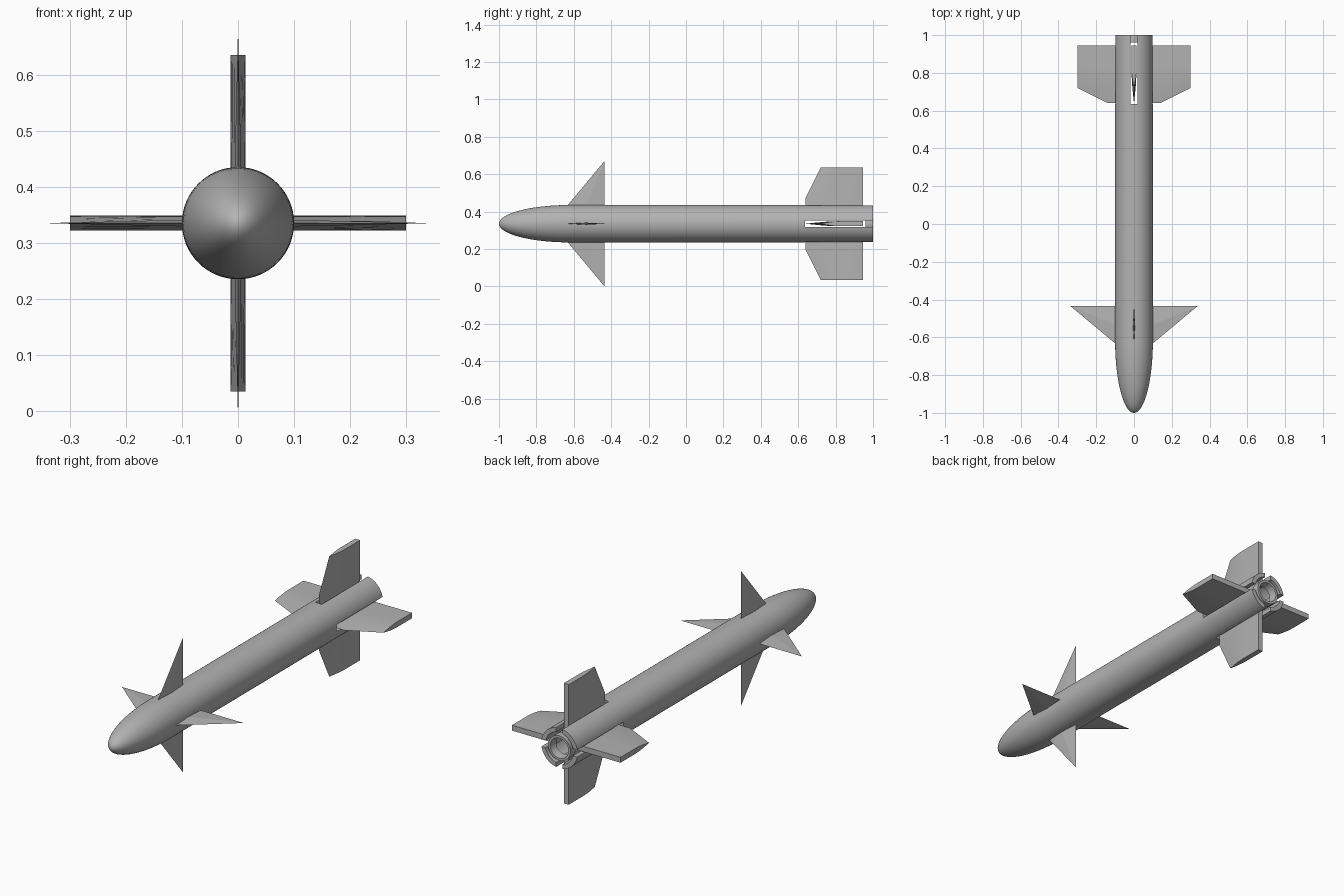
import bpy, bmesh, math
from mathutils import Matrix, Vector

if "Cube" in bpy.data.objects:
    bpy.data.objects.remove(bpy.data.objects["Cube"], do_unlink=True)

AXIS_Z = 0.335   # height of the body axis
R = 0.1          # body radius

grey = bpy.data.materials.new("plain_grey")
grey.use_nodes = True
colour = (0.45, 0.45, 0.45, 1)
grey.diffuse_color = colour
grey.node_tree.nodes["Principled BSDF"].inputs["Base Color"].default_value = colour


def make_object(name, bm, turn=0, smooth=False):
    """Place a mesh built around the y axis, rolled by turn."""
    bmesh.ops.recalc_face_normals(bm, faces=bm.faces)
    bm.transform(Matrix.Translation((0, 0, AXIS_Z)) @ Matrix.Rotation(turn, 4, 'Y'))
    mesh = bpy.data.meshes.new(name)
    bm.to_mesh(mesh)
    bm.free()
    mesh.materials.append(grey)
    obj = bpy.data.objects.new(name, mesh)
    bpy.context.collection.objects.link(obj)
    if smooth:
        activate(obj)
        bpy.ops.object.shade_smooth_by_angle(angle=math.radians(35))
    return obj


def activate(obj):
    bpy.ops.object.select_all(action='DESELECT')
    obj.select_set(True)
    bpy.context.view_layer.objects.active = obj


def lathe(profile, closed=False, steps=64):
    """Spin (y, radius) points around the y axis."""
    bm = bmesh.new()
    verts = [bm.verts.new((r, y, 0)) for y, r in profile]
    pairs = list(zip(verts, verts[1:])) + ([(verts[-1], verts[0])] if closed else [])
    edges = [bm.edges.new(p) for p in pairs]
    bmesh.ops.spin(bm, geom=verts + edges, cent=(0, 0, 0), axis=(0, 1, 0),
                   angle=math.tau, steps=steps)
    bmesh.ops.remove_doubles(bm, verts=bm.verts, dist=0.0002)
    return bm


def loft(rings):
    """Skin equal-length rings of points and cap both ends."""
    bm = bmesh.new()
    loops = [[bm.verts.new(p) for p in ring] for ring in rings]
    n = len(loops[0])
    for a, b in zip(loops, loops[1:]):
        for i in range(n):
            j = (i + 1) % n
            bm.faces.new((a[i], a[j], b[j], b[i]))
    bm.faces.new(loops[0])
    bm.faces.new(loops[-1])
    return bm


# Body: elliptical nose, straight tube, hollow tail
nose = [(-0.62 - 0.38 * math.cos(t), R * math.sin(t))
        for t in (math.pi / 2 * i / 20 for i in range(21))]
body = make_object("body", lathe(nose + [(1, R), (1, 0.078), (0.62, 0.078), (0.62, 0)]))

# Four slots cut through the tail wall
for turn in (0, math.pi / 2):
    bm = bmesh.new()
    bmesh.ops.create_cube(bm, size=1, matrix=Matrix.Translation((0, 0.845, 0))
                          @ Matrix.Diagonal((0.035, 0.42, 0.3, 1)))
    cutter = make_object("slot_cutter", bm, turn)
    activate(body)
    cut = body.modifiers.new("slot", 'BOOLEAN')
    cut.operation = 'DIFFERENCE'
    cut.solver = 'EXACT'
    cut.object = cutter
    bpy.ops.object.modifier_apply(modifier=cut.name)
    bpy.data.objects.remove(cutter, do_unlink=True)
activate(body)
bpy.ops.object.shade_smooth_by_angle(angle=math.radians(35))

# Nozzle ring inside the tail
make_object("nozzle_ring", lathe([(0.96, 0.045), (1, 0.05), (1, 0.062), (0.96, 0.062)],
                                 closed=True, steps=48), smooth=True)


def tail_section(lead, radius):
    """Blunt-backed section with a curved, sharp leading edge."""
    half, full, back = 0.0135, 0.83, 0.945
    side = [(half * math.sin(math.pi / 2 * i / 6), lead + (full - lead) * i / 6)
            for i in range(1, 7)] + [(half, back)]
    return ([Vector((0, lead, radius))] + [Vector((x, y, radius)) for x, y in side]
            + [Vector((-x, y, radius)) for x, y in reversed(side)])


def front_section(lead, radius, half):
    """Thin diamond section."""
    back = -0.435
    mid = (lead + back) / 2
    return [Vector(p) for p in ((0, lead, radius), (half, mid, radius),
                                (0, back, radius), (-half, mid, radius))]


# Four tail fins and four front fins around the axis
for i, side in enumerate(("top", "left", "bottom", "right")):
    turn = i * math.pi / 2
    make_object("tail_fin_" + side,
                loft([tail_section(0.64, 0.055), tail_section(0.64, 0.14),
                      tail_section(0.72, 0.3)]), turn, smooth=True)
    make_object("front_fin_" + side,
                loft([front_section(-0.64, 0.09, 0.006),
                      front_section(-0.436, 0.335, 0.0003)]), turn)
